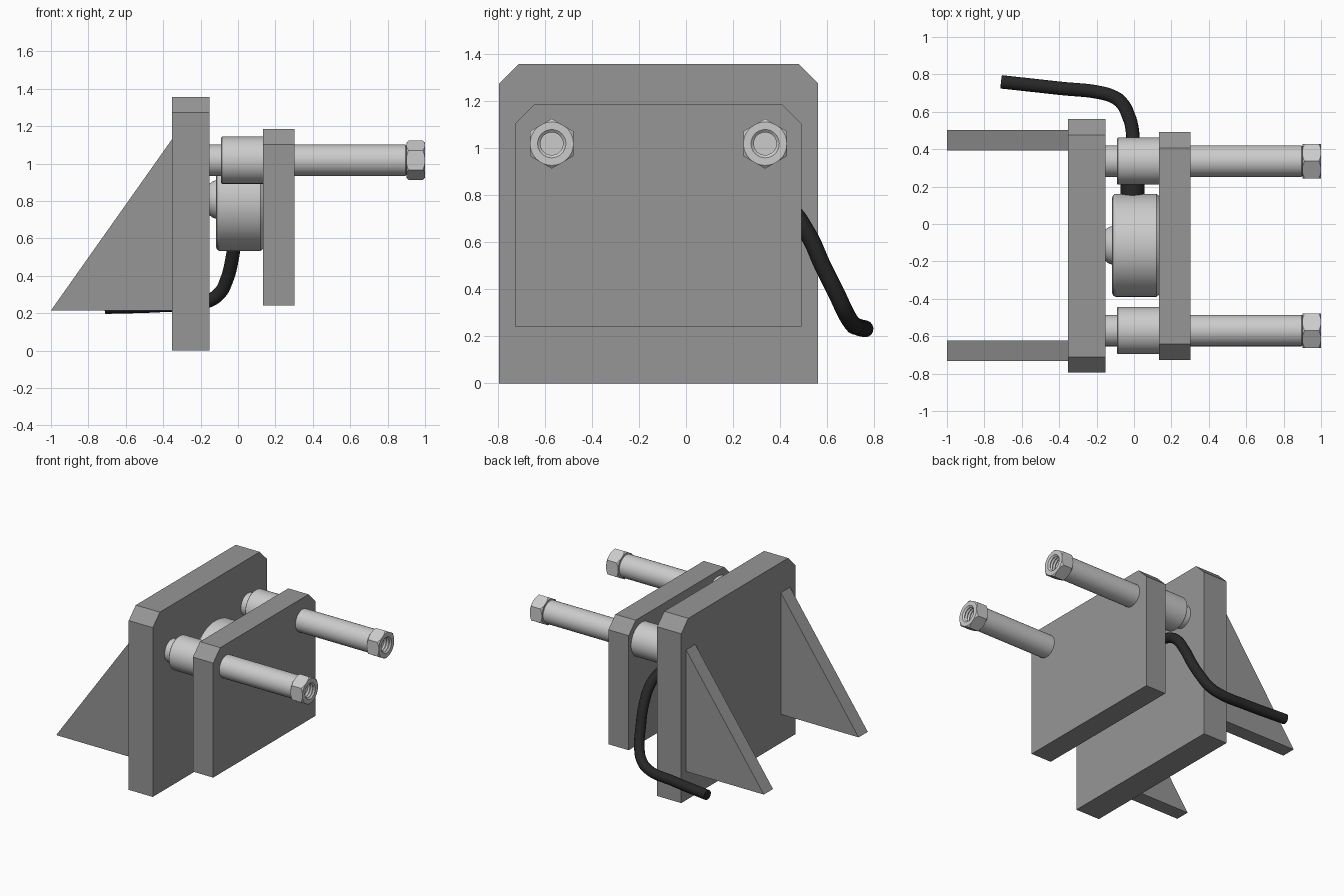
import bpy, bmesh
from math import cos, sin, pi, radians

if "Cube" in bpy.data.objects:
    bpy.data.objects.remove(bpy.data.objects["Cube"])


def make_material(name, v):
    m = bpy.data.materials.new(name)
    m.diffuse_color = (v, v, v, 1)
    m.use_nodes = True
    m.node_tree.nodes["Principled BSDF"].inputs["Base Color"].default_value = m.diffuse_color
    return m


black = make_material("black_rubber", 0.02)
dark = make_material("dark_steel", 0.305)


def make_object(name, bm, smooth=False):
    bmesh.ops.recalc_face_normals(bm, faces=bm.faces)
    me = bpy.data.meshes.new(name)
    bm.to_mesh(me)
    bm.free()
    ob = bpy.data.objects.new(name, me)
    bpy.context.collection.objects.link(ob)
    bpy.ops.object.select_all(action='DESELECT')
    ob.select_set(True)
    bpy.context.view_layer.objects.active = ob
    if smooth:
        bpy.ops.object.shade_smooth_by_angle(angle=radians(30))
    return ob


def prism(name, points, depth, mat=None):
    """Closed outline of 3D points, extruded along the depth vector."""
    bm = bmesh.new()
    face = bm.faces.new([bm.verts.new(p) for p in points])
    out = bmesh.ops.extrude_face_region(bm, geom=[face], use_keep_orig=True)
    verts = [g for g in out['geom'] if isinstance(g, bmesh.types.BMVert)]
    bmesh.ops.translate(bm, verts=verts, vec=depth)
    ob = make_object(name, bm)
    if mat:
        ob.data.materials.append(mat)
    return ob


def lathe(name, profile, y, z, closed=False, n=48):
    """Revolve (x, radius) pairs around the x axis through (y, z)."""
    bm = bmesh.new()
    rings = [[bm.verts.new((x, y + r * cos(2 * pi * i / n), z + r * sin(2 * pi * i / n)))
              for i in range(n)] for x, r in profile]
    pairs = list(zip(rings, rings[1:]))
    if closed:
        pairs.append((rings[-1], rings[0]))
    else:
        bm.faces.new(rings[0])
        bm.faces.new(rings[-1])
    for a, b in pairs:
        for i in range(n):
            j = (i + 1) % n
            bm.faces.new((a[i], a[j], b[j], b[i]))
    return make_object(name, bm, True)


def plate(name, x0, x1, y0, y1, z0, z1, c):
    outline = [(y0, z0), (y1, z0), (y1, z1 - c), (y1 - c, z1), (y0 + c, z1), (y0, z1 - c)]
    return prism(name, [(x0, y, z) for y, z in outline], (x1 - x0, 0, 0), dark)


# Upright plates with clipped top corners
plate("back_plate", -0.353, -0.153, -0.794, 0.561, 0, 1.357, 0.084)
plate("pressure_plate", 0.133, 0.302, -0.726, 0.491, 0.241, 1.186, 0.084)

# Triangular gussets
for side, y in (("left", -0.732), ("right", 0.394)):
    prism("gusset_" + side, [(-1, y, 0.215), (-0.353, y, 0.215), (-0.353, y, 1.13)],
          (0, 0.109, 0), dark)

# Bolts: rod, spacer sleeve and threaded hex nut
Z = 1.018
for side, y in (("left", -0.57), ("right", 0.336)):
    lathe("rod_" + side, [(-0.17, 0.084), (0.895, 0.084), (0.908, 0.072)], y, Z)
    lathe("sleeve_" + side, [(-0.092, 0.12), (-0.086, 0.126), (0.135, 0.126)], y, Z)
    thread = [(0.99 - 0.011 * k, 0.048 if k % 2 == 0 else 0.057) for k in range(8)]
    nut = lathe("nut_" + side, [(0.90, 0.05), (0.90, 0.092), (0.912, 0.106), (0.988, 0.106),
                                (1.0, 0.092), (1.0, 0.060)] + thread, y, Z, True)
    cutter = prism("hex_cutter", [(0.85, y + 0.106 * sin(i * pi / 3), Z + 0.106 * cos(i * pi / 3))
                                  for i in range(6)], (0.2, 0, 0))
    cutter.hide_render = True
    mod = nut.modifiers.new("hex", 'BOOLEAN')
    mod.operation = 'INTERSECT'
    mod.solver = 'EXACT'
    mod.object = cutter
    bpy.ops.object.select_all(action='DESELECT')
    bpy.context.view_layer.objects.active = nut
    nut.select_set(True)
    bpy.ops.object.modifier_apply(modifier="hex")
    bpy.data.objects.remove(cutter)
    bpy.ops.object.shade_smooth_by_angle(angle=radians(30))

# Load cell body with its domed contact button
CY, CZ = -0.114, 0.808
lathe("load_cell", [(-0.117, 0.255), (-0.112, 0.268), (-0.10, 0.275),
                    (0.12, 0.275), (0.134, 0.264)], CY, CZ, n=64)
lathe("contact_button", [(-0.156, 0.05), (-0.155, 0.082), (-0.137, 0.096), (-0.11, 0.106)], CY, CZ)


# Black cable and its collar
def tube(name, points, radius, kind):
    cu = bpy.data.curves.new(name, 'CURVE')
    cu.dimensions = '3D'
    cu.bevel_depth = radius
    cu.bevel_resolution = 6
    cu.use_fill_caps = True
    sp = cu.splines.new('BEZIER')
    sp.bezier_points.add(len(points) - 1)
    sp.resolution_u = 8
    for bp, p in zip(sp.bezier_points, points):
        bp.co = p
        bp.handle_left_type = bp.handle_right_type = kind
    cu.materials.append(black)
    ob = bpy.data.objects.new(name, cu)
    bpy.context.collection.objects.link(ob)


tube("cable", [(-0.008, 0.15, 0.81), (-0.005, 0.32, 0.80), (-0.005, 0.43, 0.75),
               (-0.012, 0.52, 0.63), (-0.03, 0.58, 0.50), (-0.06, 0.64, 0.38),
               (-0.10, 0.675, 0.305), (-0.17, 0.70, 0.262), (-0.40, 0.726, 0.242),
               (-0.71, 0.76, 0.232)], 0.036, 'AUTO')
tube("cable_collar", [(-0.008, 0.14, 0.81), (-0.008, 0.225, 0.81)], 0.063, 'VECTOR')
